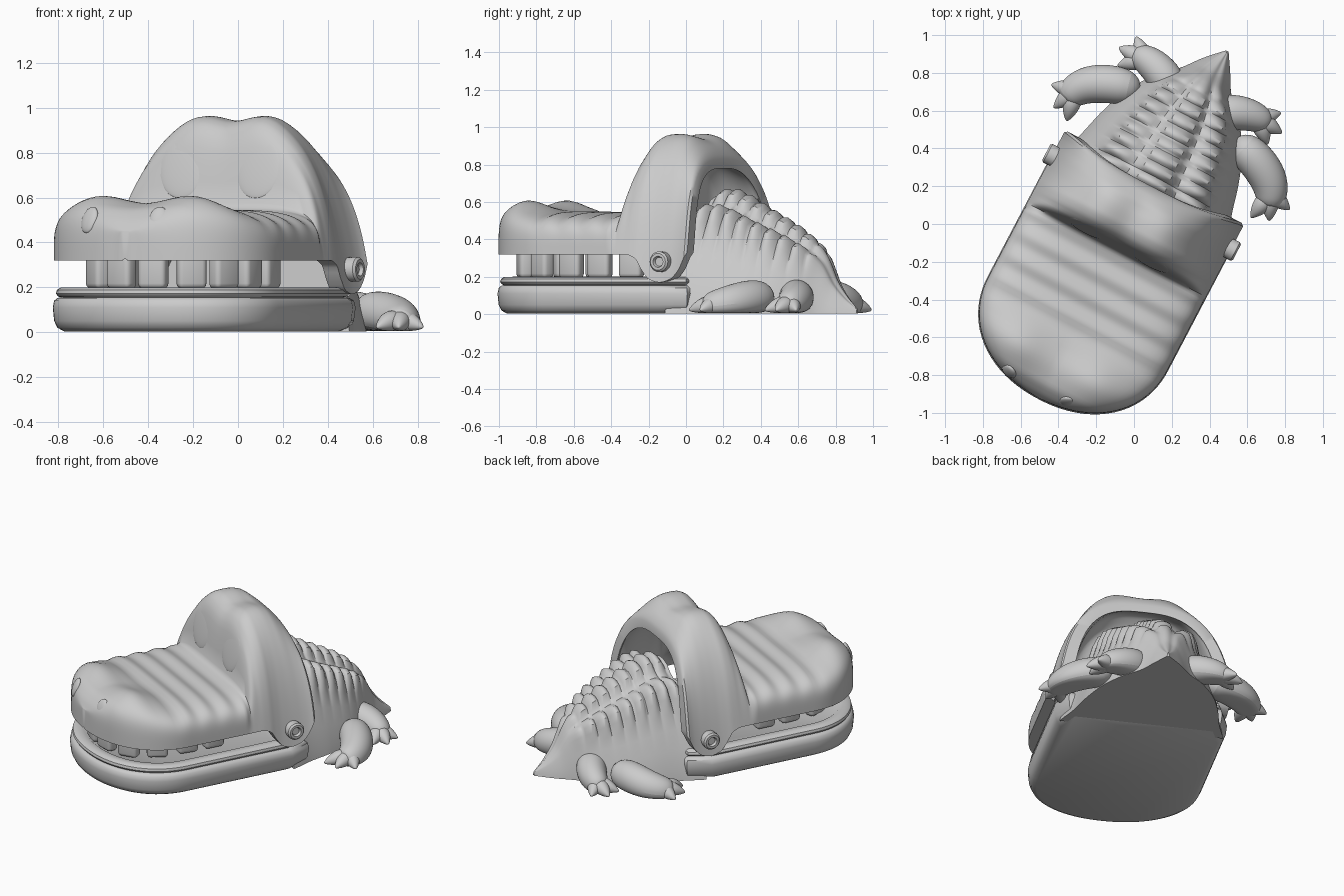
import bpy, bmesh, math
from mathutils import Matrix, Vector

if "Cube" in bpy.data.objects:
    bpy.data.objects.remove(bpy.data.objects["Cube"])

grey = bpy.data.materials.new("plain_grey")
grey.use_nodes = True
grey.diffuse_color = (0.6, 0.6, 0.6, 1)
grey.node_tree.nodes["Principled BSDF"].inputs["Base Color"].default_value = (0.6, 0.6, 0.6, 1)

# The toy is modelled facing -y, then the whole of it is turned and shifted
PLACE = Matrix.Rotation(math.radians(-27.7), 4, 'Z') @ Matrix.Translation((-0.018, 0, 0))
parts = []


def add(name, bm, local=Matrix()):
    bmesh.ops.recalc_face_normals(bm, faces=bm.faces)
    mesh = bpy.data.meshes.new(name)
    bm.to_mesh(mesh)
    bm.free()
    mesh.materials.append(grey)
    ob = bpy.data.objects.new(name, mesh)
    ob.matrix_world = PLACE @ local
    bpy.context.collection.objects.link(ob)
    parts.append(ob)
    return ob


def smooth_fn(*pts):
    """Monotone cubic through the given points."""
    d = [(b[1] - a[1]) / (b[0] - a[0]) for a, b in zip(pts, pts[1:])]
    m = [d[0]] + [0 if a * b <= 0 else 2 * a * b / (a + b) for a, b in zip(d, d[1:])] + [d[-1]]

    def f(t):
        t = min(max(t, pts[0][0]), pts[-1][0])
        i = max(k for k in range(len(d)) if pts[k][0] <= t)
        h = pts[i + 1][0] - pts[i][0]
        u = (t - pts[i][0]) / h
        return (pts[i][1] * (1 + 2 * u) * (1 - u) ** 2 + m[i] * h * u * (1 - u) ** 2
                + pts[i + 1][1] * u * u * (3 - 2 * u) + m[i + 1] * h * u * u * (u - 1))
    return f


def loft(rings, cap=True):
    bm = bmesh.new()
    rows = [[bm.verts.new(p) for p in r] for r in rings]
    n = len(rows[0])
    for a, b in zip(rows, rows[1:]):
        for i in range(n):
            j = (i + 1) % n
            bm.faces.new((a[i], a[j], b[j], b[i]))
    for r in (rows[0], rows[-1]):
        if cap:
            bm.faces.new(r)
        else:  # strip between the outer and inner halves of the ring
            for i in range(n // 2 - 1):
                bm.faces.new((r[i], r[i + 1], r[n - 2 - i], r[n - 1 - i]))
    return bm


def ellipsoid(name, loc, size, rot=Matrix()):
    bm = bmesh.new()
    bmesh.ops.create_uvsphere(bm, u_segments=24, v_segments=12, radius=1)
    return add(name, bm, Matrix.Translation(loc) @ rot @ Matrix.Diagonal((*size, 1)))


def tube(name, pts):
    """Soft limb through (x, y, z, radius) points, flattened on the ground."""
    rings = []
    for i, p in enumerate(pts):
        d = Vector(pts[min(i + 1, len(pts) - 1)][:3]) - Vector(pts[max(i - 1, 0)][:3])
        side = Vector((-d.y, d.x, 0)).normalized()
        up = d.cross(side).normalized()
        ring = []
        for k in range(10):
            a = k * math.tau / 10
            v = Vector(p[:3]) + p[3] * (math.cos(a) * side + math.sin(a) * up)
            ring.append((v.x, v.y, max(v.z, 0.005)))
        rings.append(ring)
    soft = add(name, loft(rings)).modifiers.new("soft", 'SUBSURF')
    soft.levels = soft.render_levels = 2


# Upper jaw: hollow shell with nose bumps, cross ridges, eye hump and cheeks
WIDE, NOSE, LONG, BACK = 0.535, -0.6, 0.45, 0.27
crest = smooth_fn((-1.05, .45), (-1.02, .5), (-.96, .55), (-.85, .57), (-.7, .55), (-.2, .545),
                  (-.17, .56), (-.145, .73), (-.115, .87), (-.07, .935), (-.02, .958), (.03, .962),
                  (.12, .95), (.2, .91), (.25, .865), (BACK, .83))
ceiling = smooth_fn((-1.05, .325), (-.9, .36), (-.2, .39), (-.08, .55), (0, .78), (.1, .83), (BACK, .78))
under = smooth_fn((-1.05, .32), (-.1, .32), (-.04, .3), (0, .24), (.05, .185), (.11, .17),
                  (.17, .185), (.22, .23), (BACK, .33))
square = smooth_fn((-1.05, 4.5), (-.2, 4.5), (-.1, 3), (BACK, 3))
taper = smooth_fn((-.2, 0), (-.1, .2), (BACK, .2))
brow = smooth_fn((-.17, 0), (-.1, 1), (.06, 1), (.22, 0))


def arch(t, w, top, steps=56):
    pts, n = [], square(t)
    for i in range(steps + 1):
        c, s = math.cos(math.pi * i / steps), math.sin(math.pi * i / steps)
        r = (abs(c) ** n + abs(s) ** n) ** (-1 / n)
        x, k = w * c * r, s * r
        lean = .05 * k * k * max(0, (t - .05) / (BACK - .05))
        pts.append((x * (1 - taper(t) * k), t - lean, under(t) + (top(t, x) - under(t)) * k))
    return pts


def jaw_top(t, x):
    z = crest(t) + .04 * math.exp(-((abs(x) - .23) / .15) ** 2 - ((t + .84) / .13) ** 2)
    if -.72 < t < -.18:
        z += .008 * math.cos((t + .18) * math.tau / .135) - .008
    return z + brow(t) * (.016 * math.exp(-((abs(x) - .24) / .12) ** 2) - .02 * math.exp(-(x / .11) ** 2))


def nose_curve(a):
    """Rounded snout plan: offset sideways and forwards, as fractions."""
    c, s = math.cos(a), math.sin(a)
    r = (abs(c) ** 2.15 + abs(s) ** 2.15) ** (-1 / 2.15)
    return c * r, s * r


stations = []
for i in range(24):
    across, ahead = nose_curve(math.pi / 2 * (1 - i / 24))
    stations.append((NOSE - LONG * ahead, WIDE * max(across, .06)))
stations += [(NOSE + (BACK - NOSE) * i / 70, WIDE) for i in range(70)]
stations.append((BACK, WIDE - .015))
shell = []
for t, w in stations:
    inner = arch(t, max(w - .075, w * .3), lambda t, x: ceiling(t))
    shell.append(arch(t, w, jaw_top) + inner[::-1])
add("upper_jaw", loft(shell, cap=False))


# Lower jaw: stacked outlines giving the tray, the groove and the lip
def outline(z, inset):
    w, b, back = WIDE + .004 - inset, LONG + .006 - inset, .25 - inset
    pts = [(w * c, NOSE - b * s, z) for c, s in (nose_curve(math.pi * i / 40) for i in range(41))]
    return pts + [(-w, back - .14, z), (-w + .06, back, z), (w - .06, back, z), (w, back - .14, z)]


add("lower_jaw", loft([outline(z, i) for z, i in (
    (.003, .05), (.02, .02), (.05, .006), (.11, 0), (.14, .006), (.152, .02), (.155, .035),
    (.16, .022), (.172, .014), (.188, .018), (.199, .035), (.2, .08), (.185, .1))]))

# Body and tail: tapering loft with three rows of rounded scale ribs
spine = smooth_fn((.18, .63), (.27, .65), (.5, .545), (.73, .415), (.84, .32), (.91, .18), (.97, .1), (1.04, .03))
girth = smooth_fn((.12, .53), (.18, .51), (.3, .455), (.45, .41), (.6, .35), (.75, .25), (.85, .15), (.95, .08), (1.04, .008))
ribbed = smooth_fn((.18, .4), (.24, 1), (.7, .9), (.86, 0))
# across, up, rib strength outwards, rib strength upwards
half = ((1, 0, 0, 0), (.98, .1, 0, 0), (.9, .3, 0, 0), (.8, .48, 0, 0), (.71, .62, .2, .1),
        (.62, .74, .8, .5), (.54, .82, 1, 1), (.46, .86, .3, 1), (.37, .865, 0, .5), (.29, .87, 0, .1),
        (.21, .9, .2, .3), (.14, .95, .5, .9), (.05, .98, 0, 1))
body = []
for i in range(121):
    t = .18 + .86 * i / 120
    rib = .034 * ribbed(t) * abs(math.sin(math.pi * (t - .2) / .073)) ** .7
    foot = .05 * (1 - i / 120) ** 6  # lower edge reaches forward into the jaw
    bend = .03 * max(0, (t - .75) / .29) ** 2
    side = [(x * girth(t) + a * rib, t - foot * (1 - z), max(z * spine(t) + b * rib, .004))
            for x, z, a, b in half]
    ring = side + [(-x, y, z) for x, y, z in side[::-1]]
    body.append([(x + bend, y, z) for x, y, z in ring])
add("body", loft(body))

for s in (1, -1):
    # Legs and claws
    legs = {
        "front": ([(.28, .64, .09, .03), (.33, .63, .09, .1), (.44, .6, .08, .11), (.54, .545, .055, .108),
                   (.59, .48, .04, .095), (.605, .43, .035, .075), (.61, .41, .03, .03)],
                  ((.55, .315), (.645, .345), (.715, .45)), (.585, .48)),
        "rear": ([(.1, .72, .1, .03), (.14, .73, .1, .1), (.23, .78, .085, .1), (.31, .8, .065, .09),
                  (.365, .8, .05, .075), (.39, .79, .04, .055), (.4, .79, .035, .02)],
                 ((.45, .7), (.49, .79), (.435, .885)), (.34, .8))}
    for kind, (path, tips, paw) in legs.items():
        tube(kind + "_leg", [(s * x, y, z, r) for x, y, z, r in path])
        for tip in tips:
            p, q = Vector(paw), Vector(tip)
            d = (q - p).normalized()
            spots = [(q - d * k, z, r) for k, z, r in
                     ((.17, .05, .02), (.15, .05, .045), (.1, .05, .055), (.045, .035, .037), (0, .02, .005))]
            tube(kind + "_claw", [(s * v.x, v.y, z, r) for v, z, r in spots])

    # Teeth around the front of the mouth
    for x, y, turn in ((.08, -.93, 10), (.235, -.86, 38), (.32, -.71, 66), (.345, -.52, 85), (.35, -.345, 90)):
        bm = bmesh.new()
        bmesh.ops.create_cube(bm, size=1, matrix=Matrix.Diagonal((.13, .075, .19, 1)))
        bmesh.ops.bevel(bm, geom=bm.edges[:], offset=.022, segments=3, affect='EDGES', profile=.5)
        add("tooth", bm, Matrix.Translation((s * x, y, .29)) @ Matrix.Rotation(s * math.radians(turn), 4, 'Z'))

    # Eyes and nostrils as shallow discs
    ellipsoid("eye", (s * .19, -.136, .73), (.115, .012, .135), Matrix.Rotation(math.radians(-11), 4, 'X'))
    ellipsoid("nostril", (s * .175 - .03, -.997, .5), (.045, .02, .062),
              Matrix.Rotation(s * math.radians(18), 4, 'Z') @ Matrix.Rotation(math.radians(-20), 4, 'X'))

    # Hinge pins with a dished round head
    pin = [[(s * x, .12 + r * math.cos(k * math.tau / 24), .28 + r * math.sin(k * math.tau / 24))
            for k in range(24)]
           for x, r in ((.44, .05), (.54, .055), (.56, .055), (.57, .045), (.57, .03), (.553, .024))]
    add("hinge_pin", loft(pin))

bpy.ops.object.select_all(action='DESELECT')
for ob in parts:
    ob.select_set(True)
bpy.context.view_layer.objects.active = parts[0]
bpy.ops.object.shade_smooth_by_angle(angle=math.radians(40))
